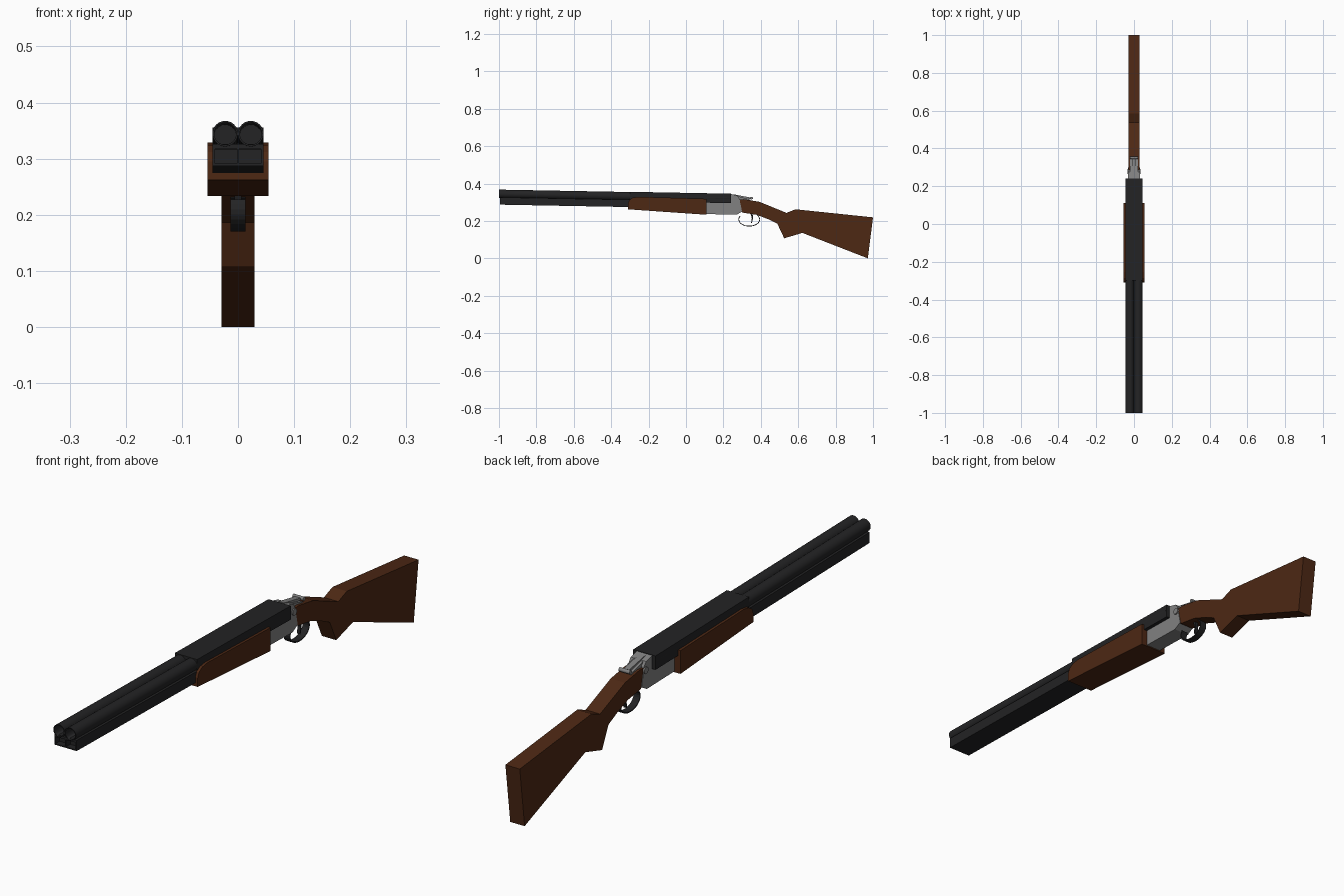
import bpy, bmesh, math
from mathutils import Vector

if "Cube" in bpy.data.objects:
    bpy.data.objects.remove(bpy.data.objects["Cube"])


def material(name, rgb):
    m = bpy.data.materials.new(name)
    m.diffuse_color = (*rgb, 1)
    m.use_nodes = True
    m.node_tree.nodes["Principled BSDF"].inputs["Base Color"].default_value = m.diffuse_color
    return m


WOOD = material("walnut", (0.075, 0.021, 0.007))
DARK = material("blued_steel", (0.017, 0.017, 0.018))
STEEL = material("steel", (0.22, 0.22, 0.22))
SLOPE = -0.0185  # barrels dip slightly towards the breech


def finish(name, bm, mat):
    bmesh.ops.recalc_face_normals(bm, faces=bm.faces)
    me = bpy.data.meshes.new(name)
    bm.to_mesh(me)
    bm.free()
    ob = bpy.data.objects.new(name, me)
    bpy.context.collection.objects.link(ob)
    if mat:
        me.materials.append(mat)
    return ob


def slab(name, pts, x0, x1, mat):
    """Side profile (y, z) extruded across x."""
    bm = bmesh.new()
    f = bm.faces.new([bm.verts.new((x0, y, z)) for y, z in pts])
    r = bmesh.ops.extrude_face_region(bm, geom=[f])
    verts = [v for v in r["geom"] if isinstance(v, bmesh.types.BMVert)]
    bmesh.ops.translate(bm, verts=verts, vec=(x1 - x0, 0, 0))
    return finish(name, bm, mat)


def rail(name, y0, y1, z0, z1, x0, x1, mat):
    """Box following the barrel slope; z is given at the muzzle."""
    a, b = (y0 + 1) * SLOPE, (y1 + 1) * SLOPE
    return slab(name, [(y0, z0 + a), (y1, z0 + b), (y1, z1 + b), (y0, z1 + a)], x0, x1, mat)


def rod(name, p, q, r, mat, n=24):
    """Cylinder between two points."""
    p, q = Vector(p), Vector(q)
    bm = bmesh.new()
    bmesh.ops.create_cone(bm, cap_ends=True, segments=n, radius1=r, radius2=r, depth=(q - p).length)
    rot = (q - p).to_track_quat('Z', 'Y').to_matrix()
    bmesh.ops.rotate(bm, verts=bm.verts, cent=(0, 0, 0), matrix=rot)
    bmesh.ops.translate(bm, verts=bm.verts, vec=(p + q) / 2)
    ob = finish(name, bm, mat)
    bpy.context.view_layer.objects.active = ob
    ob.select_set(True)
    bpy.ops.object.shade_smooth_by_angle(angle=math.radians(35))
    ob.select_set(False)
    return ob


def cut(ob, cutter):
    m = ob.modifiers.new("cut", 'BOOLEAN')
    m.operation = 'DIFFERENCE'
    m.object = cutter
    cutter.hide_render = True
    cutter.hide_set(True)


# twin barrels with open bores
under = rail("under_barrel_housing", -0.995, 0.10, 0.287, 0.326, -0.045, 0.045, DARK)
for side, s in (("left", -1), ("right", 1)):
    x = s * 0.0228
    at = lambda y: (x, y, 0.3445 + (y + 1) * SLOPE)
    barrel = rod(side + "_barrel", at(-1), at(0.235), 0.0228, DARK)
    cut(barrel, rod(side + "_bore_cutter", at(-1.05), at(-0.8), 0.0195, None))
    # square recess under each barrel
    a, b = sorted((s * 0.002, s * 0.041))
    cut(under, rail(side + "_recess_cutter", -1.05, -0.97, 0.291, 0.317, a, b, None))

# flat breech block covering the rear of the barrels
rail("breech_cover", -0.30, 0.24, 0.318, 0.3685, -0.045, 0.045, DARK)

# fore-end with rounded front corner
forend = [(-0.31, 0.262), (0.11, 0.233), (0.11, 0.318), (-0.255, 0.329),
          (-0.285, 0.324), (-0.303, 0.312), (-0.31, 0.295)]
slab("fore_end", forend, -0.0545, 0.0545, WOOD)

# receiver, side studs, tang and thumb lever
slab("receiver", [(0.10, 0.237), (0.27, 0.233), (0.30, 0.25), (0.285, 0.32), (0.275, 0.335),
                  (0.235, 0.345), (0.235, 0.30), (0.10, 0.305)], -0.031, 0.031, STEEL)
rod("receiver_stud", (-0.035, 0.278, 0.305), (0.035, 0.278, 0.305), 0.012, STEEL, 16)
slab("tang", [(0.26, 0.30), (0.345, 0.30), (0.345, 0.314), (0.30, 0.326), (0.26, 0.338)],
     -0.02, 0.02, STEEL)
slab("lever", [(0.25, 0.33), (0.35, 0.316), (0.35, 0.324), (0.25, 0.343)], -0.011, 0.011, STEEL)
rod("lever_thumb_pad", (-0.022, 0.351, 0.322), (0.022, 0.351, 0.322), 0.007, STEEL, 12)

# stock
stock = [(0.265, 0.258), (0.265, 0.313), (0.31, 0.316), (0.393, 0.302), (0.537, 0.243),
         (0.586, 0.262), (1.0, 0.219), (0.972, 0.0), (0.622, 0.136), (0.525, 0.107),
         (0.488, 0.186), (0.44, 0.209), (0.377, 0.233), (0.31, 0.243)]
slab("stock", stock, -0.029, 0.029, WOOD)

# trigger guard loop and trigger
angles = [math.radians(150 + 250 * i / 18) for i in range(19)]
arc = lambda ry, rz: [(0.338 + ry * math.cos(a), 0.208 + rz * math.sin(a)) for a in angles]
slab("trigger_guard", arc(0.058, 0.038) + arc(0.054, 0.034)[::-1], -0.013, 0.013, DARK)
slab("trigger", [(0.343, 0.245), (0.355, 0.245), (0.359, 0.215), (0.352, 0.188), (0.348, 0.19),
                 (0.352, 0.215)], -0.006, 0.006, DARK)
